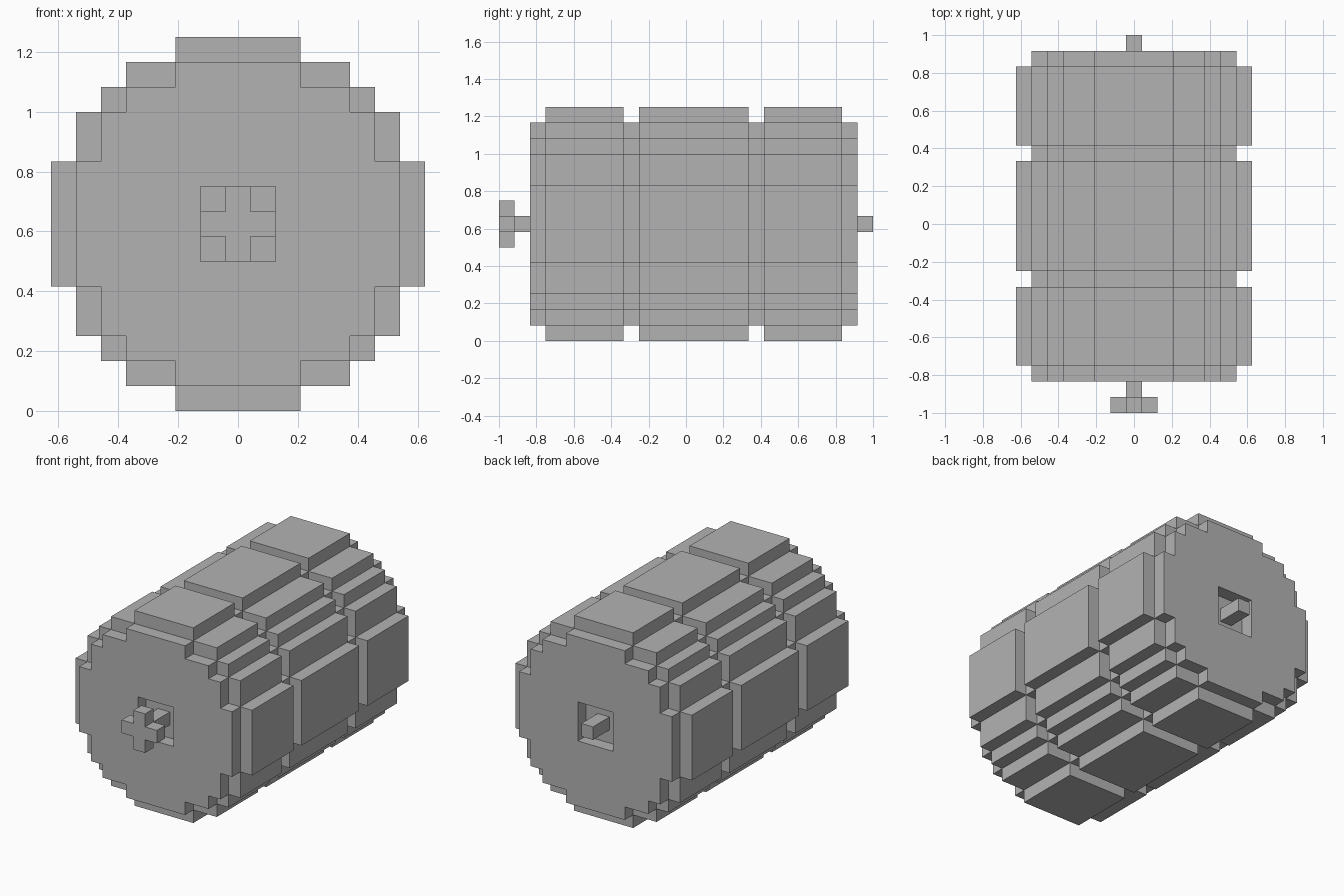
import bpy
import bmesh

if "Cube" in bpy.data.objects:
    bpy.data.objects.remove(bpy.data.objects["Cube"])

U = 1 / 12  # one block
AXIS_Z = 7.5  # height of the drum axis in blocks

grey = bpy.data.materials.new("plain grey")
grey.use_nodes = True
grey.diffuse_color = (0.45, 0.45, 0.45, 1)
grey.node_tree.nodes["Principled BSDF"].inputs["Base Color"].default_value = grey.diffuse_color


def finish(name, bm):
    """Turn a bmesh measured in blocks into a grey object."""
    bmesh.ops.scale(bm, vec=(U, U, U), verts=bm.verts)
    bmesh.ops.recalc_face_normals(bm, faces=bm.faces)
    mesh = bpy.data.meshes.new(name)
    bm.to_mesh(mesh)
    bm.free()
    mesh.materials.append(grey)
    obj = bpy.data.objects.new(name, mesh)
    bpy.context.collection.objects.link(obj)
    return obj


def stepped_drum(name, steps, y0, y1):
    """Extrude a stepped round outline; steps are (half width, height above axis)."""
    quarter = []
    previous = 0
    for width, height in steps:
        if quarter:
            quarter.append((width, previous))
        quarter.append((width, height))
        previous = height
    right = quarter[::-1] + [(x, -z) for x, z in quarter]
    outline = right + [(-x, z) for x, z in right[::-1]]
    bm = bmesh.new()
    face = bm.faces.new([bm.verts.new((x, y0, z + AXIS_Z)) for x, z in outline])
    new = bmesh.ops.extrude_face_region(bm, geom=[face])["geom"]
    moved = [v for v in new if isinstance(v, bmesh.types.BMVert)]
    bmesh.ops.translate(bm, vec=(0, y1 - y0, 0), verts=moved)
    return finish(name, bm)


def block(name, width, height, y0, y1):
    """Box centred on the drum axis."""
    bm = bmesh.new()
    bmesh.ops.create_cube(bm, size=1)
    bmesh.ops.scale(bm, vec=(width, y1 - y0, height), verts=bm.verts)
    bmesh.ops.translate(bm, vec=(0, (y0 + y1) / 2, AXIS_Z), verts=bm.verts)
    return finish(name, bm)


# Drum core
core_steps = [(6.5, 2.5), (5.5, 4.5), (4.5, 5.5), (2.5, 6.5)]
core = stepped_drum("drum_core", core_steps, -10, 11)

# Square axle sockets sunk into both ends
for name, y0, y1 in (("front", -11, -4), ("back", 5, 12)):
    cutter = block(name + "_socket_cutter", 3, 3, y0, y1)
    cutter.hide_render = True
    cut = core.modifiers.new(name + "_socket", "BOOLEAN")
    cut.operation = "DIFFERENCE"
    cut.solver = "EXACT"
    cut.object = cutter
    bpy.context.view_layer.objects.active = core
    bpy.ops.object.modifier_apply(modifier=cut.name)
    bpy.data.objects.remove(cutter)

# Raised bands around the drum
band_steps = [(width + 1, height) for width, height in core_steps[:3]]
band_steps = [(7.5, 2.5), (6.5, 4.5), (5.5, 5.5), (4.5, 6.5), (2.5, 7.5)]
for name, y0, y1 in (("front", -9, -4), ("middle", -3, 4), ("back", 5, 10)):
    stepped_drum(name + "_band", band_steps, y0, y1)

# Axle with a cross-shaped handle at the front
block("axle", 1, 1, -12, 12)
for side in (-1, 1):
    for name, upright in (("handle_side_arm", False), ("handle_upright_arm", True)):
        arm = block(name, 1, 1, -12, -11)
        arm.location["xyz".index("z" if upright else "x")] = side * U
